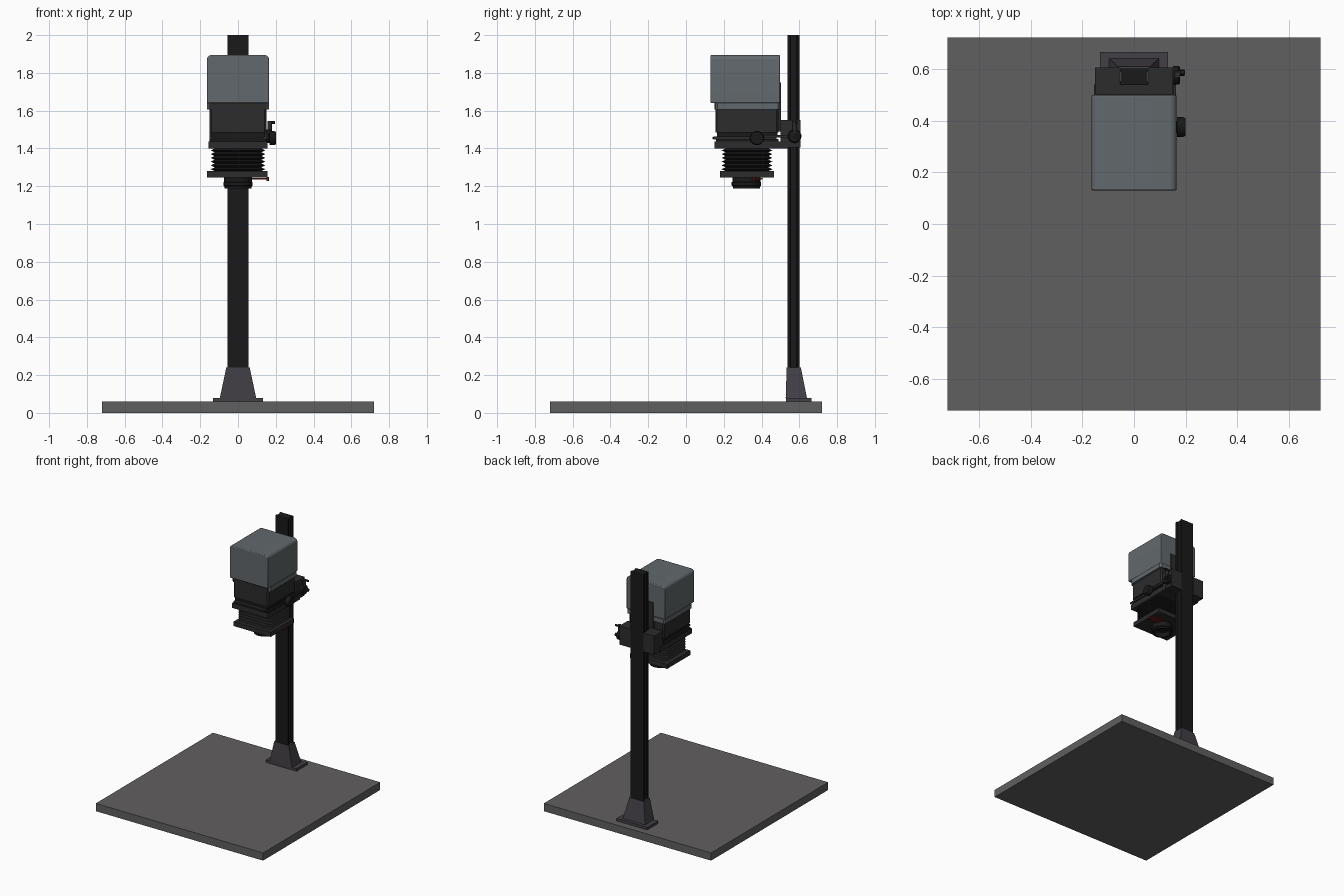
import bpy, bmesh, math
from mathutils import Matrix, Vector

if "Cube" in bpy.data.objects:
    bpy.data.objects.remove(bpy.data.objects["Cube"])


def mat(name, r, g, b):
    m = bpy.data.materials.new(name)
    m.diffuse_color = (r, g, b, 1)
    m.use_nodes = True
    m.node_tree.nodes["Principled BSDF"].inputs["Base Color"].default_value = m.diffuse_color
    return m


BOARD = mat("board_grey", 0.12, 0.115, 0.115)
HEAD = mat("head_blue_grey", 0.12, 0.14, 0.15)
FOOT = mat("foot_grey", 0.055, 0.05, 0.06)
DARK = mat("dark_grey", 0.025, 0.025, 0.026)
BLACK = mat("black", 0.01, 0.01, 0.01)
RED = mat("red", 0.12, 0.01, 0.01)


def finish(name, bm, material, smooth=False):
    bmesh.ops.recalc_face_normals(bm, faces=bm.faces)
    me = bpy.data.meshes.new(name)
    bm.to_mesh(me)
    bm.free()
    me.materials.append(material)
    ob = bpy.data.objects.new(name, me)
    bpy.context.collection.objects.link(ob)
    if smooth:
        bpy.context.view_layer.objects.active = ob
        bpy.ops.object.select_all(action='DESELECT')
        ob.select_set(True)
        bpy.ops.object.shade_smooth_by_angle(angle=math.radians(35))
    return ob


def loft(name, rings, material, smooth=False):
    """Skin a stack of equal-length point rings and cap both ends."""
    bm = bmesh.new()
    vs = [[bm.verts.new(p) for p in r] for r in rings]
    n = len(vs[0])
    for a, b in zip(vs, vs[1:]):
        for i in range(n):
            bm.faces.new((a[i], a[(i + 1) % n], b[(i + 1) % n], b[i]))
    bm.faces.new(vs[0])
    bm.faces.new(vs[-1])
    return finish(name, bm, material, smooth)


def rect(x0, x1, y0, y1, z, c=0.0):
    """Rectangle ring, with chamfered corners when c is given."""
    if not c:
        return [(x0, y0, z), (x1, y0, z), (x1, y1, z), (x0, y1, z)]
    return [(x0 + c, y0, z), (x1 - c, y0, z), (x1, y0 + c, z), (x1, y1 - c, z),
            (x1 - c, y1, z), (x0 + c, y1, z), (x0, y1 - c, z), (x0, y0 + c, z)]


def box(name, x0, x1, y0, y1, z0, z1, material, c=0.0):
    return loft(name, [rect(x0, x1, y0, y1, z, c) for z in (z0, z1)], material)


def turned(name, profile, origin, axis, material, n=32):
    """Lathe (radius, distance) points along an axis from origin."""
    q = Vector((0, 0, 1)).rotation_difference(Vector(axis))
    rings = []
    for r, h in profile:
        rings.append([Vector(origin) + q @ Vector((r * math.cos(2 * math.pi * i / n),
                      r * math.sin(2 * math.pi * i / n), h)) for i in range(n)])
    return loft(name, rings, material, True)


# Baseboard, foot and column
box("baseboard", -0.72, 0.72, -0.72, 0.72, 0, 0.06, BOARD)
box("foot_plate", -0.132, 0.132, 0.53, 0.665, 0.06, 0.08, FOOT)
loft("column_foot", [rect(-0.096, 0.096, 0.528, 0.64, 0.08),
                     rect(-0.062, 0.062, 0.533, 0.608, 0.24)], FOOT)
half = [(0.055, 0.538), (0.055, 0.55), (0.048, 0.554), (0.048, 0.586),
        (0.055, 0.59), (0.055, 0.602)]
outline = half + [(-x, y) for x, y in reversed(half)]
loft("column", [[(x, y, z) for x, y in outline] for z in (0.08, 2.0)], BLACK)

# Carriage riding on the column
box("carriage_front", -0.15, 0.15, 0.50, 0.54, 1.405, 1.55, DARK)
for s, side in ((1, "right"), (-1, "left")):
    xs = sorted((s * 0.056, s * 0.15))
    box("carriage_" + side, xs[0], xs[1], 0.54, 0.605, 1.405, 1.55, DARK)

# Lamp head with rounded shoulders and a stepped lower rim
prof = [(0.165, 1.64)]
for i in range(7):
    a = math.radians(15 * i)
    prof.append((0.137 + 0.028 * math.cos(a), 1.87 + 0.025 * math.sin(a)))
prof += [(-x, z) for x, z in reversed(prof)]
head = loft("lamp_head", [[(x, y, z) for x, z in prof] for y in (0.13, 0.498)], HEAD, True)
bev = head.modifiers.new("edge", 'BEVEL')
bev.width = 0.006
bev.segments = 2
bev.limit_method = 'ANGLE'
bev.angle_limit = math.radians(40)
box("lamp_head_rim", -0.165, 0.165, 0.155, 0.498, 1.605, 1.64, HEAD, 0.012)
box("head_front_vent", -0.15, 0.15, 0.15, 0.16, 1.605, 1.64, DARK)
box("head_back_plate", -0.07, 0.07, 0.49, 0.503, 1.49, 1.75, DARK)

# Condenser housing and negative stage
box("condenser_housing", -0.15, 0.15, 0.155, 0.49, 1.485, 1.605, DARK, 0.01)
box("condenser_lower", -0.142, 0.142, 0.165, 0.485, 1.46, 1.485, BLACK)
box("negative_carrier", -0.135, 0.135, 0.14, 0.48, 1.45, 1.46, DARK)
box("stage_upper", -0.15, 0.15, 0.16, 0.49, 1.438, 1.45, BLACK)
box("stage_arm", -0.155, 0.155, 0.15, 0.54, 1.40, 1.438, DARK)

# Bellows with pleats
rings = []
for i in range(13):
    d = 0.0 if i % 2 else 0.022
    rings.append(rect(-0.145 + d, 0.145 - d, 0.188 + d, 0.458 - d, 1.28 + i * 0.12 / 12, 0.022))
loft("bellows", rings, BLACK)

# Lens board and lens
box("lens_board", -0.163, 0.155, 0.18, 0.465, 1.245, 1.28, DARK)
turned("lens", [(0.074, 0), (0.074, 0.022), (0.078, 0.024), (0.078, 0.042), (0.072, 0.046),
                (0.072, 0.058), (0.058, 0.058), (0.045, 0.03), (0.02, 0.026)],
       (0, 0.32, 1.245), (0, 0, -1), BLACK)
box("red_filter", 0.06, 0.15, 0.34, 0.405, 1.236, 1.243, RED)
turned("filter_pin", [(0.007, 0), (0.007, 0.022)], (0.157, 0.36, 1.25), (0, 0, -1), RED, 12)

# Focus knob, height knob and levers on the right side
KNOB = [(0.018, 0), (0.018, 0.015), (0.038, 0.016), (0.038, 0.04), (0.033, 0.05)]
turned("focus_knob", KNOB, (0.15, 0.375, 1.455), (1, 0, 0), BLACK)
turned("height_knob", [(0.036, 0), (0.036, 0.022), (0.03, 0.028)],
       (0.15, 0.575, 1.465), (1, 0, 0), BLACK)
turned("height_knob_shaft", [(0.012, 0), (0.012, 0.02)], (0.176, 0.585, 1.465), (1, 0, 0), BLACK, 16)
turned("clamp_post", [(0.011, 0), (0.011, 0.06)], (0.168, 0.575, 1.485), (0, 0, 1), DARK, 16)
turned("clamp_lever", [(0.008, 0), (0.008, 0.04)], (0.157, 0.585, 1.537), (1, 0, 0), BLACK, 12)
box("stage_lever", 0.152, 0.162, 0.375, 0.57, 1.458, 1.472, DARK)
box("stage_lever_front", 0.150, 0.158, 0.145, 0.375, 1.448, 1.462, DARK)
